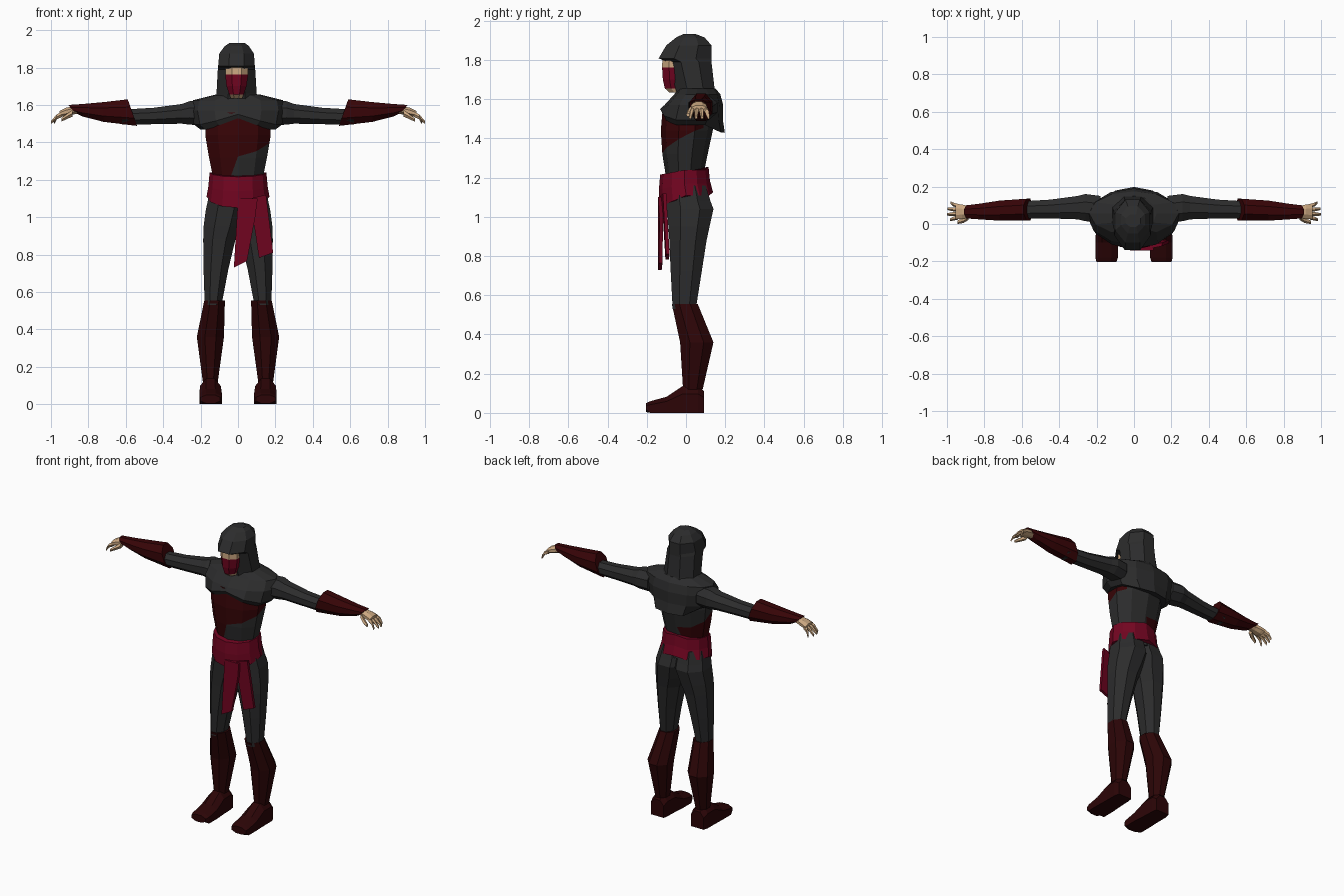
import bpy, bmesh, math
from mathutils import Vector


def material(name, rgb):
    m = bpy.data.materials.new(name)
    m.diffuse_color = (*rgb, 1)
    return m


CLOTH = material("charcoal cloth", (0.025, 0.025, 0.0255))
LEATHER = material("dark red leather", (0.038, 0.0012, 0.002))
BOOT = material("boot leather", (0.025, 0.0015, 0.002))
SASH = material("crimson cloth", (0.17, 0.0015, 0.015))
SKIN = material("skin", (0.60, 0.39, 0.22))


def finish(name, bm, mats, mirror=False):
    bmesh.ops.recalc_face_normals(bm, faces=bm.faces)
    me = bpy.data.meshes.new(name)
    bm.to_mesh(me)
    bm.free()
    for m in mats:
        me.materials.append(m)
    ob = bpy.data.objects.new(name, me)
    bpy.context.collection.objects.link(ob)
    if mirror:
        ob.modifiers.new("mirror", "MIRROR").use_axis[0] = True
    return ob


def loft(axis, secs, n=8, flat=True, tweak=None):
    """Closed tube; each section is (position, u0, u1, v0, v1) across the axis."""
    bm = bmesh.new()
    phase = math.pi / n if flat else 0
    k = 1 / math.cos(phase)
    rings = []
    for p, u0, u1, v0, v1 in secs:
        ring = []
        for i in range(n):
            a = phase + 2 * math.pi * i / n
            u = (u0 + u1) / 2 + (u1 - u0) / 2 * k * math.cos(a)
            v = (v0 + v1) / 2 + (v1 - v0) / 2 * k * math.sin(a)
            co = {"x": (p, u, v), "y": (u, p, v), "z": (u, v, p)}[axis]
            ring.append(bm.verts.new(tweak(*co) if tweak else co))
        rings.append(ring)
    for a, b in zip(rings, rings[1:]):
        for i in range(n):
            j = (i + 1) % n
            bm.faces.new((a[i], a[j], b[j], b[i]))
    bm.faces.new(rings[0])
    bm.faces.new(rings[-1])
    return bm


def plate(name, pts, thick, mat):
    """Hanging cloth strip from (x, y, z) outline points, thickened along y."""
    bm = bmesh.new()
    a = [bm.verts.new(p) for p in pts]
    b = [bm.verts.new((x, y + thick, z)) for x, y, z in pts]
    bm.faces.new(a)
    bm.faces.new(b)
    for i in range(len(a)):
        j = (i + 1) % len(a)
        bm.faces.new((a[i], a[j], b[j], b[i]))
    finish(name, bm, [mat])


# Torso with a leather wrap cut diagonally around it
bm = loft("z", [(1.10, -.145, .145, -.10, .11), (1.22, -.135, .135, -.10, .085),
                (1.32, -.155, .155, -.115, .105), (1.44, -.175, .175, -.122, .13),
                (1.56, -.17, .17, -.112, .14)], n=10)
over = (Vector((0, -.1, 1.335)), Vector((-.18, -.5, 1)))
left = (Vector((-.045, 0, 1.2)), Vector((-1, 0, .36)))
low = (Vector((0, -.1, 1.45)), Vector((0, -.7, -1)))
back = (Vector((0, .09, 0)), Vector((0, -1, 0)))
for co, no in (over, left, low, back):
    bmesh.ops.bisect_plane(bm, geom=bm.verts[:] + bm.edges[:] + bm.faces[:],
                           plane_co=co, plane_no=no)
for f in bm.faces:
    c = f.calc_center_median()
    inside = lambda pl: (c - pl[0]).dot(pl[1]) > 0
    upper = inside(over) and inside(back) and (c.y < 0 or c.x > .05)
    f.material_index = int(upper or (inside(left) and inside(low)))
finish("torso", bm, [CLOTH, LEATHER])


# Shoulder mantle: raised notch in front, drooping point behind
def mantle_shape(x, y, z):
    if y < -.08 and z < 1.52:
        z += .055 if abs(x) < .05 else .02
    if y > .12 and abs(x) < .13 and z < 1.48:
        y, z = y + .03, 1.43
    return x, y, z


finish("mantle", loft("z", [(1.468, -.20, .20, -.118, .168), (1.495, -.235, .235, -.132, .188),
                            (1.57, -.25, .25, -.11, .19), (1.625, -.24, .24, -.06, .175),
                            (1.655, -.12, .12, -.04, .15)],
                      n=12, flat=False, tweak=mantle_shape), [CLOTH])

# Hood with an overhanging brim
finish("hood", loft("z", [(1.60, -.125, .11, -.04, .155), (1.66, -.115, .10, -.055, .145),
                          (1.79, -.108, .092, -.09, .13), (1.808, -.106, .09, -.14, .13),
                          (1.875, -.100, .085, -.10, .13), (1.915, -.07, .058, -.05, .095),
                          (1.932, -.045, .035, -.015, .05)]), [CLOTH])

# Face with the lower part masked
bm = loft("z", [(1.635, -.038, .022, -.085, 0), (1.655, -.046, .030, -.108, 0),
                (1.70, -.062, .046, -.118, 0), (1.762, -.068, .054, -.122, 0),
                (1.815, -.068, .054, -.120, 0)])
for f in bm.faces:
    f.material_index = int(1.65 < f.calc_center_median().z < 1.755)
finish("face", bm, [SKIN, SASH])

# Arms and bracers
finish("arm", loft("x", [(.18, .01, .15, 1.49, 1.62), (.26, .015, .16, 1.495, 1.62),
                         (.30, .025, .15, 1.50, 1.605), (.45, .03, .13, 1.497, 1.585),
                         (.62, .03, .12, 1.495, 1.575)]), [CLOTH], True)


def slant_cuff(x, y, z):
    if x < .6:
        return x + (z - 1.56) * .35, y, z
    return (x + (z - 1.58) * .9 if x > .86 else x), y, z


finish("bracer", loft("x", [(.565, .02, .135, 1.488, 1.63), (.72, .018, .125, 1.51, 1.615),
                            (.83, .025, .108, 1.538, 1.605), (.89, .03, .10, 1.558, 1.60)],
                      tweak=slant_cuff), [LEATHER], True)

# Hands
finish("palm", loft("x", [(.85, .04, .09, 1.553, 1.585), (.885, .034, .096, 1.549, 1.592),
                          (.92, .027, .104, 1.54, 1.585),
                          (.955, .025, .108, 1.535, 1.568)]), [SKIN], True)
for i, (base, tip, reach) in enumerate([(.036, .022, .985), (.056, .052, 1.0),
                                        (.077, .082, .998), (.097, .115, .98)]):
    mid = (base + tip) / 2
    finish("finger_%d" % (i + 1),
           loft("x", [(.94, base - .010, base + .010, 1.538, 1.562),
                      (.968, mid - .009, mid + .009, 1.526, 1.548),
                      (reach, tip - .006, tip + .006, 1.500, 1.514)], n=5), [SKIN], True)
finish("thumb", loft("x", [(.885, .025, .055, 1.54, 1.57), (.912, .008, .033, 1.528, 1.552),
                           (.945, .002, .018, 1.512, 1.528)], n=5), [SKIN], True)

# Trouser legs
finish("leg", loft("z", [(1.16, -.03, .145, -.09, .10), (1.08, -.04, .163, -.098, .125),
                         (1.04, -.04, .172, -.096, .14), (.95, -.015, .184, -.09, .12),
                         (.88, .014, .186, -.085, .105), (.72, .052, .184, -.078, .08),
                         (.53, .088, .178, -.068, .05)]), [CLOTH], True)

# Boot shafts and flat-soled feet
finish("boot_shaft", loft("z", [(.555, .07, .18, -.072, .06), (.36, .075, .22, -.03, .14),
                                (.12, .108, .188, -.015, .085)]), [BOOT], True)


def flat_sole(x, y, z):
    return x, y, (0 if z < .0408 and y > -.2 else z)


finish("foot", loft("y", [(-.204, .095, .20, .004, .05), (-.18, .086, .206, 0, .06),
                          (-.10, .086, .206, 0, .082), (-.015, .092, .203, 0, .138),
                          (.06, .095, .203, 0, .138), (.092, .10, .195, 0, .11)],
                    tweak=flat_sole), [BOOT], True)


# Waist sash, dipping in front and arching behind
def sash_shape(x, y, z):
    front = max(0, -y / .135)
    z -= front * (.025 if z > 1.2 else .03 if z > 1.14 else .06)
    if y > .08 and abs(x) < .05:
        z += .015
    return x, y, z


finish("sash", loft("z", [(1.24, -.152, .152, -.132, .115), (1.17, -.158, .158, -.138, .122),
                          (1.11, -.168, .168, -.136, .138)],
                    n=12, flat=False, tweak=sash_shape), [SASH])

# Hanging sash ends
plate("sash_end_long", [(.0, -.142, 1.10), (.105, -.142, 1.10), (.092, -.135, 1.0),
                        (.048, -.138, .765), (-.022, -.142, .73)], .018, SASH)
plate("sash_end_short", [(.065, -.136, 1.10), (.15, -.118, 1.12), (.165, -.112, 1.0),
                         (.188, -.102, .81), (.112, -.105, .782), (.08, -.118, 1.0)], .018, SASH)
